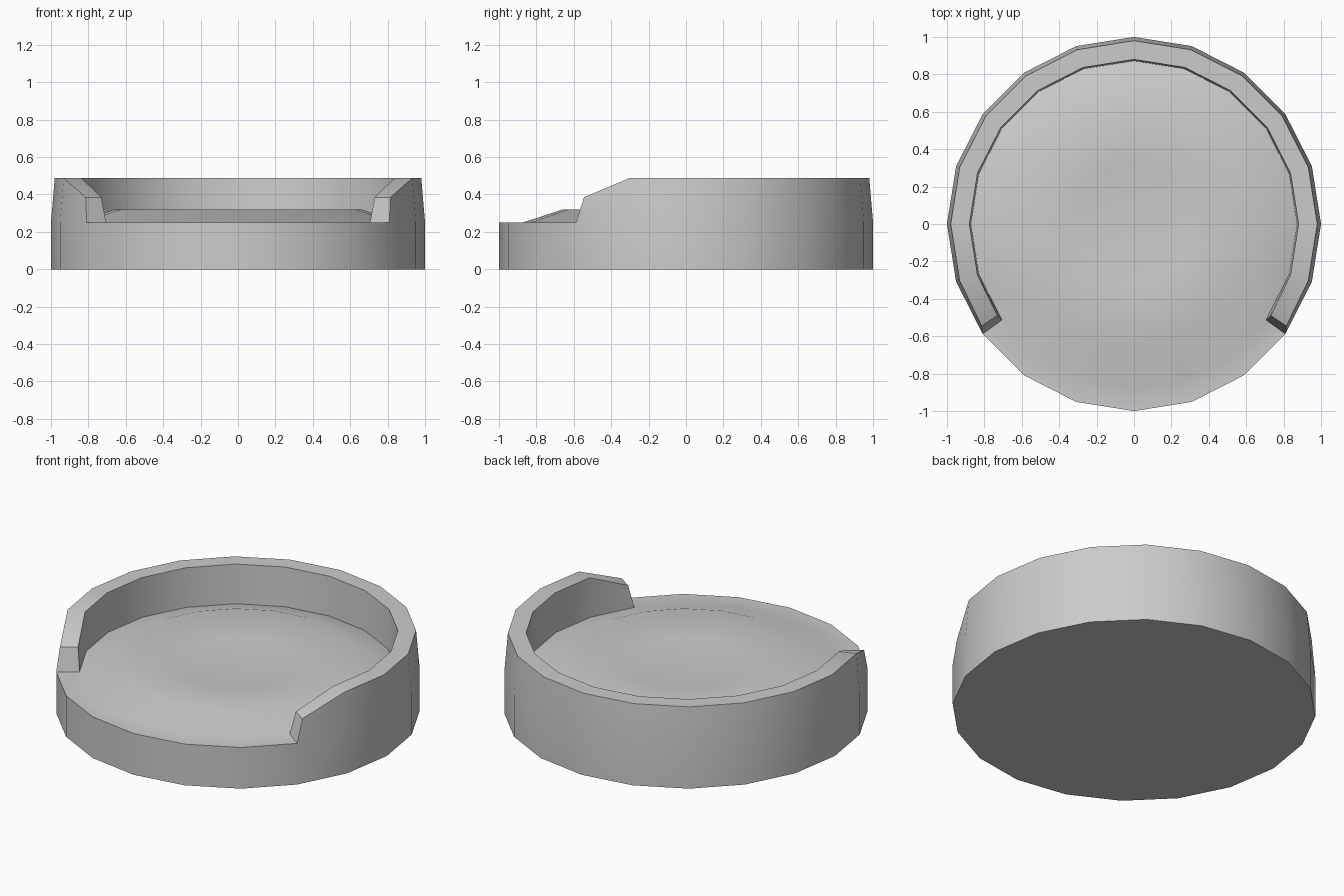
import bpy, bmesh
from math import sin, cos, radians

if "Cube" in bpy.data.objects:
    bpy.data.objects.remove(bpy.data.objects["Cube"])

SIDES = 20
STEP = 360 / SIDES
bm = bmesh.new()


def point(r, deg, z):
    a = radians(deg)
    return bm.verts.new((r * cos(a), r * sin(a), z))


def ring(r, z):
    return [point(r, i * STEP, z) for i in range(SIDES)]


def bridge(a, b, segments):
    for i in segments:
        j = (i + 1) % SIDES
        i %= SIDES
        bm.faces.new((a[i], a[j], b[j], b[i]))


everywhere = range(SIDES)
wall_segments = range(-2, 12)      # the wall wraps the back, open at the front
front_segments = range(12, 18)

# base drum
bottom = ring(1, 0)
rim = ring(1, 0.25)
bm.faces.new(bottom)
bridge(bottom, rim, everywhere)

# padded seat: raised roll with a shallow dish in the middle
seat_edge = ring(0.872, 0.25)
roll = ring(0.66, 0.32)
dish = ring(0.33, 0.295)
centre = point(0, 0, 0.28)
bridge(rim, seat_edge, front_segments)
bridge(seat_edge, roll, everywhere)
bridge(roll, dish, everywhere)
for i in everywhere:
    bm.faces.new((dish[i], dish[(i + 1) % SIDES], centre))


# wall around the seat, its two ends lower and leaning back
def wall_top(r):
    verts = {}
    for k in range(-2, 13):
        deg, z = k * STEP, 0.487
        if k == -2:
            deg, z = -33.8, 0.385
        elif k == 12:
            deg, z = 213.8, 0.385
        verts[k % SIDES] = point(r, deg, z)
    return verts


outer, inner = wall_top(0.98), wall_top(0.88)
bridge(rim, outer, wall_segments)
bridge(outer, inner, wall_segments)
bridge(inner, seat_edge, wall_segments)
for k in (18, 12):
    bm.faces.new((rim[k], outer[k], inner[k], seat_edge[k]))

bmesh.ops.recalc_face_normals(bm, faces=bm.faces)
mesh = bpy.data.meshes.new("round_bed")
bm.to_mesh(mesh)
bm.free()
bed = bpy.data.objects.new("round_bed", mesh)
bpy.context.collection.objects.link(bed)
bpy.context.view_layer.objects.active = bed
bed.select_set(True)
bpy.ops.object.shade_smooth_by_angle(angle=radians(30))
